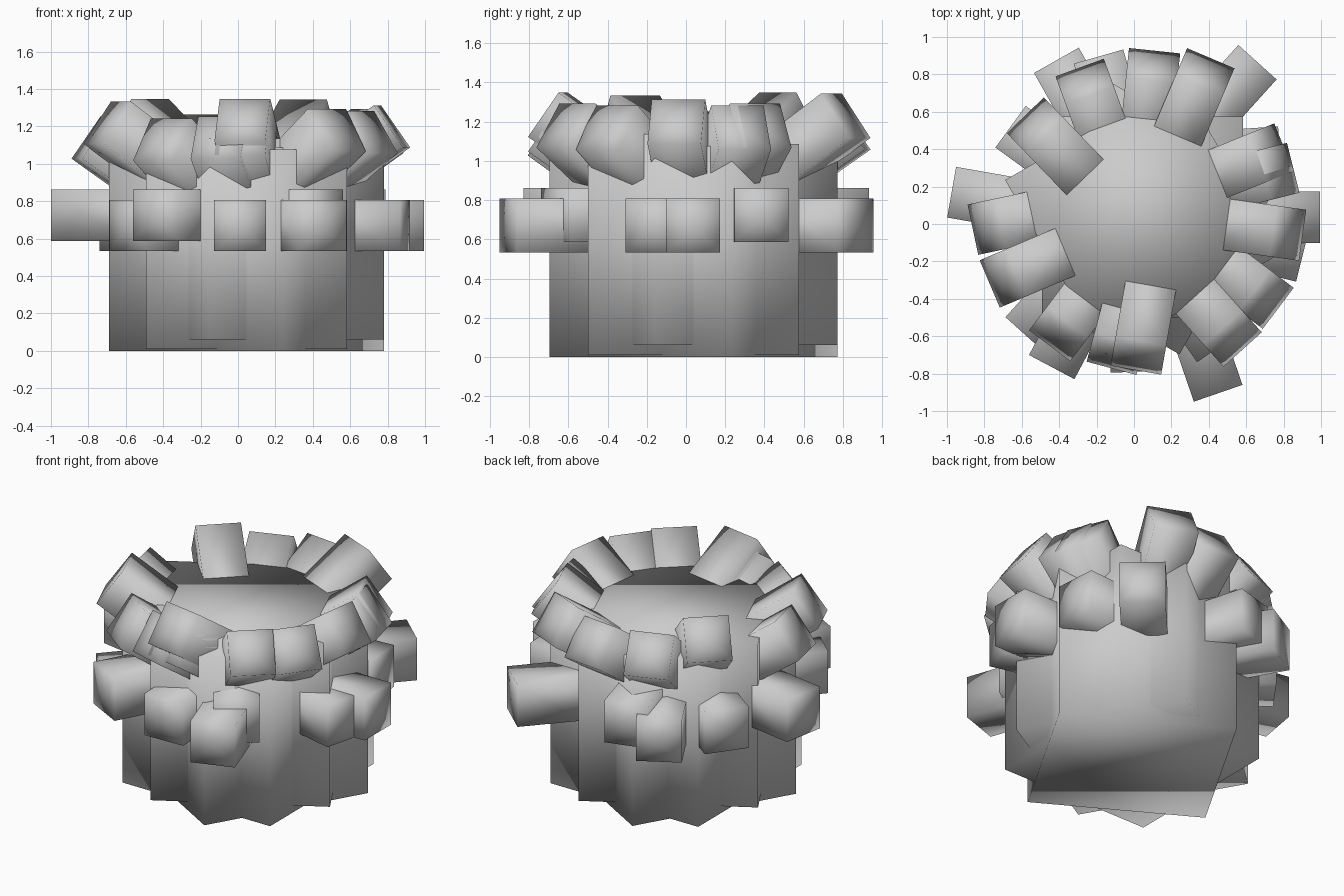
import bpy, bmesh, math
from mathutils import Matrix, Vector

if "Cube" in bpy.data.objects:
    bpy.data.objects.remove(bpy.data.objects["Cube"])

grey = bpy.data.materials.new("plain_grey")
grey.diffuse_color = (0.6, 0.6, 0.6, 1)
grey.use_nodes = True
grey.node_tree.nodes["Principled BSDF"].inputs["Base Color"].default_value = grey.diffuse_color


def finish(name):
    ob = bpy.context.object
    ob.name = name
    ob.data.materials.append(grey)
    bpy.ops.object.shade_smooth()
    return ob


def stub(name, x, y, z, heading, pitch=0.0, size=0.275, length=0.40):
    """Box whose outer end is centred on (x, y, z), reaching inward along its heading."""
    rot = Matrix.Rotation(math.radians(heading), 4, 'Z') @ Matrix.Rotation(-math.radians(pitch), 4, 'Y')
    mid = Vector((x, y, z)) - rot.to_3x3() @ Vector((length / 2, 0, 0))
    bpy.ops.mesh.primitive_cube_add(size=1)
    ob = finish(name)
    # Open buried end, outer end fanned around its centre
    bm = bmesh.new()
    bm.from_mesh(ob.data)
    bm.normal_update()
    bmesh.ops.delete(bm, geom=[f for f in bm.faces if f.normal.x < -0.5], context='FACES_ONLY')
    bmesh.ops.poke(bm, faces=[f for f in bm.faces if f.normal.x > 0.5])
    for f in bm.faces:
        f.smooth = True
    bm.transform(Matrix.Translation(mid) @ rot @ Matrix.Diagonal((length, size, size, 1)))
    bm.to_mesh(ob.data)
    bm.free()


# Central drum
CX, CY, R = 0.046, 0.038, 0.538
bpy.ops.mesh.primitive_cylinder_add(vertices=32, radius=R, depth=1.12, location=(CX, CY, 0.575))
finish("drum")

# Three turned blocks forming a twelve-pointed base
for angle, bottom in ((0, 0.01), (30, 0.06), (60, 0.0)):
    bpy.ops.mesh.primitive_cube_add(size=2 * R, location=(CX, CY, bottom + R),
                                    rotation=(0, 0, math.radians(angle)))
    finish("base_block")

# Lower ring of level stubs: x, y, z of outer end, heading
LOW, HIGH = 0.67, 0.725
for x, y, z, a in (
        (-0.975, 0.17, HIGH, 170), (-0.415, 0.875, LOW, 119.5), (-0.19, 0.895, HIGH, 106),
        (0.66, 0.865, LOW, 48), (0.995, 0.035, LOW, 0), (0.90, -0.175, LOW, -14),
        (0.78, 0.385, HIGH, 4), (0.45, -0.905, LOW, -71), (0.45, -0.66, HIGH, -55),
        (0.013, -0.79, LOW, -88), (-0.44, -0.765, HIGH, -118), (-0.585, -0.59, LOW, -132),
        (-0.66, 0.52, LOW, 144)):
    stub("lower_stub", x, y, z, a)

# Upper ring of raised stubs: x, y of outermost edge, z of outer end, heading
PITCH = 35
for x, y, z, a in (
        (0.11, 0.925, 1.17, 84), (0.41, 0.885, 1.23, 67), (-0.29, 0.835, 1.15, 110),
        (-0.58, 0.58, 1.235, 134), (-0.86, -0.03, 1.14, 192), (-0.77, -0.32, 1.22, 203),
        (-0.45, -0.65, 1.13, 233), (0.01, -0.78, 1.235, 260), (0.01, -0.78, 1.16, 260),
        (-0.12, -0.77, 1.14, 255),
        (0.58, -0.67, 1.18, -48), (0.77, -0.45, 1.17, -37), (0.90, -0.06, 1.20, -8),
        (0.80, 0.41, 1.18, 22), (0.85, 0.30, 1.17, 14)):
    h = math.radians(a)
    inset = 0.135 * math.sin(math.radians(PITCH))
    stub("upper_stub", x - inset * math.cos(h), y - inset * math.sin(h), z, a, PITCH, length=0.39)
